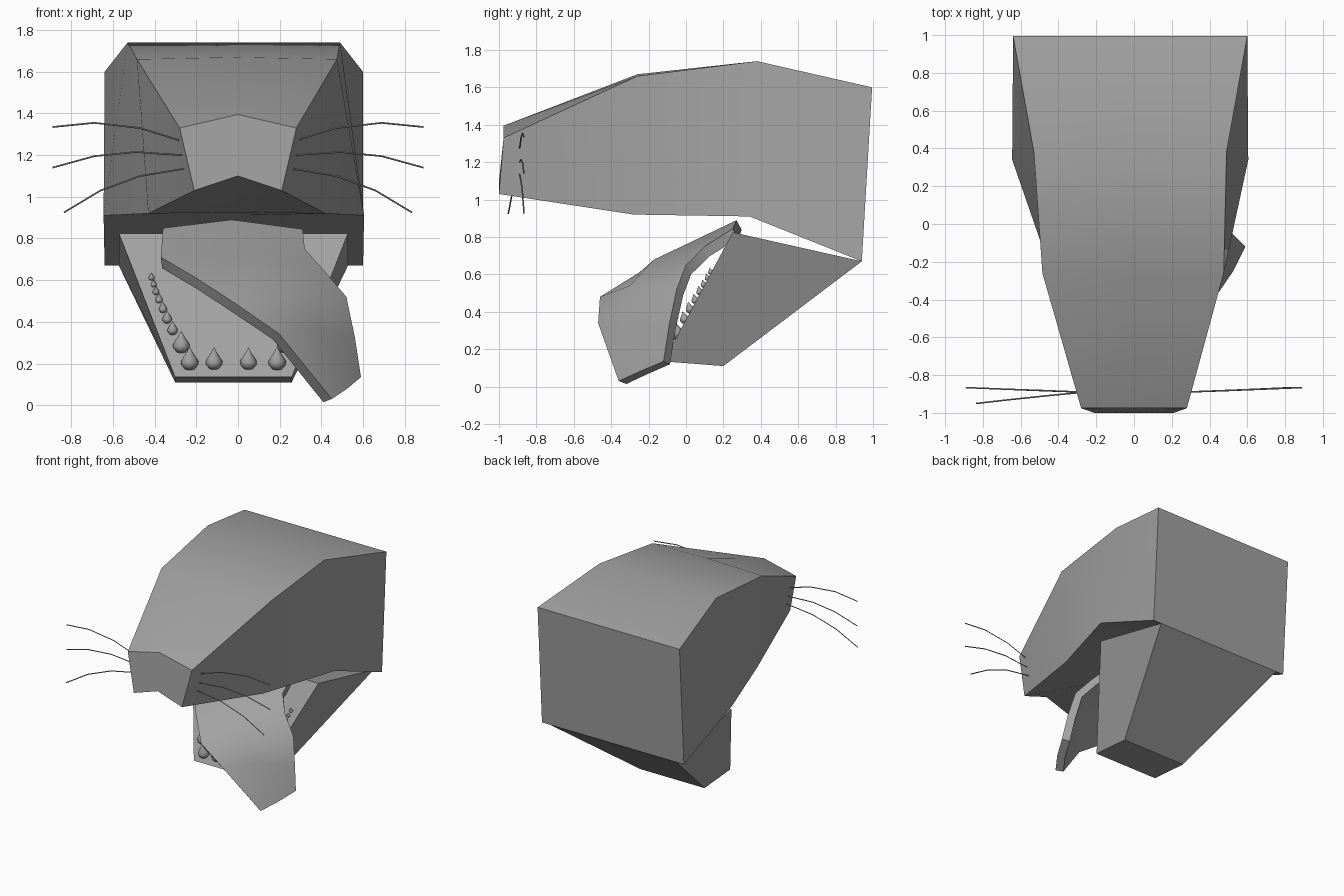
import bpy, bmesh, math
from mathutils import Vector, Matrix

if "Cube" in bpy.data.objects:
    bpy.data.objects.remove(bpy.data.objects["Cube"])

grey = bpy.data.materials.new("mid grey")
grey.diffuse_color = (0.36, 0.36, 0.36, 1)
grey.use_nodes = True
grey.node_tree.nodes["Principled BSDF"].inputs["Base Color"].default_value = grey.diffuse_color


def finish(bm, name, angle=30):
    bmesh.ops.recalc_face_normals(bm, faces=bm.faces)
    me = bpy.data.meshes.new(name)
    bm.to_mesh(me)
    bm.free()
    me.materials.append(grey)
    ob = bpy.data.objects.new(name, me)
    bpy.context.collection.objects.link(ob)
    bpy.ops.object.select_all(action='DESELECT')
    ob.select_set(True)
    bpy.context.view_layer.objects.active = ob
    bpy.ops.object.shade_smooth_by_angle(angle=math.radians(angle))
    return ob


def loft(name, rings, angle=30):
    """Closed skin through rings of equal point count, capped at both ends."""
    bm = bmesh.new()
    loops = [[bm.verts.new(p) for p in r] for r in rings]
    n = len(loops[0])
    for a, b in zip(loops, loops[1:]):
        for i in range(n):
            j = (i + 1) % n
            bm.faces.new((a[i], a[j], b[j], b[i]))
    bm.faces.new(loops[0])
    bm.faces.new(loops[-1])
    return finish(bm, name, angle)


# Upper head: (centre x, top y, top half width, top z, top centre z,
#              bottom y, bottom half width, bottom z, bottom centre z)
sections = [
    (0.0, -0.975, 0.28, 1.33, 1.395, -1.0, 0.21, 1.03, 1.10),
    (-0.005, -0.26, 0.48, 1.66, 1.67, -0.28, 0.425, 0.92, 0.925),
    (-0.02, 0.38, 0.51, 1.74, 1.74, 0.34, 0.625, 0.91, 0.91),
    (-0.02, 0.995, 0.62, 1.60, 1.60, 0.94, 0.62, 0.67, 0.67),
]
rings = []
for cx, ty, tw, tz, tc, by, bw, bz, bc in sections:
    rings.append([(cx - bw, by, bz), (cx - tw, ty, tz), (cx, ty, tc),
                  (cx + tw, ty, tz), (cx + bw, by, bz), (cx, by, bc)])
loft("upper_head", rings)

# Lower jaw: tapering box hinged at the back
jaw_x = -0.022


def jaw_ring(half, pts):
    (y0, z0), (y1, z1) = pts
    return [(jaw_x - half, y0, z0), (jaw_x + half, y0, z0),
            (jaw_x + half, y1, z1), (jaw_x - half, y1, z1)]


loft("lower_jaw", [jaw_ring(0.55, ((0.25, 0.825), (0.94, 0.67))),
                   jaw_ring(0.28, ((-0.12, 0.135), (0.2, 0.11)))])

# Tongue: rows of left, centre and right points, thickened
rows = [
    [(-0.36, 0.24, 0.85), (-0.03, 0.27, 0.89), (0.31, 0.25, 0.845)],
    [(-0.37, 0.0, 0.71), (-0.03, 0.02, 0.77), (0.32, 0.10, 0.75)],
    [(-0.20, -0.25, 0.61), (0.08, -0.17, 0.68), (0.41, 0.0, 0.65)],
    [(0.0, -0.46, 0.48), (0.27, -0.30, 0.54), (0.52, -0.05, 0.52)],
    [(0.20, -0.47, 0.34), (0.38, -0.30, 0.37), (0.56, -0.09, 0.33)],
    [(0.45, -0.36, 0.03), (0.525, -0.25, 0.08), (0.59, -0.12, 0.135)],
]
bm = bmesh.new()
grid = [[bm.verts.new(p) for p in r] for r in rows]
for a, b in zip(grid, grid[1:]):
    for i in range(2):
        bm.faces.new((a[i], b[i], b[i + 1], a[i + 1]))
bm.normal_update()
offset = {v: v.co - v.normal * 0.06 for r in grid for v in r}
under = {v: bm.verts.new(co) for v, co in offset.items()}
top_faces = list(bm.faces)
rim = [e for e in bm.edges if e.is_boundary]
for f in top_faces:
    bm.faces.new([under[v] for v in reversed(f.verts)])
for e in rim:
    p, q = e.verts
    bm.faces.new((p, q, under[q], under[p]))
finish(bm, "tongue", 35)


# Teeth: teardrops standing on the sloping jaw rim
def tooth(name, x, z, r):
    y = -0.12 + 0.37 * (z - 0.13) / 0.69 - r * 0.5
    profile = [(0.6, -0.85), (0.95, -0.4), (1.0, 0.0), (0.75, 0.5), (0.35, 1.1)]
    seg = 12
    bm = bmesh.new()
    loops = [[bm.verts.new((pr * math.cos(2 * math.pi * k / seg),
                            pr * math.sin(2 * math.pi * k / seg), pz))
              for k in range(seg)] for pr, pz in profile]
    for a, b in zip(loops, loops[1:]):
        for k in range(seg):
            j = (k + 1) % seg
            bm.faces.new((a[k], a[j], b[j], b[k]))
    for loop, pz in ((loops[0], -1.05), (loops[-1], 1.75)):
        tip = bm.verts.new((0, 0, pz))
        for k in range(seg):
            bm.faces.new((loop[k], loop[(k + 1) % seg], tip))
    bmesh.ops.transform(bm, verts=bm.verts, matrix=Matrix.Translation((x, y, z))
                        @ Matrix.Rotation(0.25, 4, 'X') @ Matrix.Scale(r, 4))
    finish(bm, name, 60)


for i, x in enumerate((-0.115, 0.05)):
    tooth(f"front_tooth_{i}", x, 0.21, 0.04)
side_teeth = [(0.21, 0.21, 0.042), (0.25, 0.29, 0.04), (0.292, 0.362, 0.025),
              (0.318, 0.415, 0.023), (0.338, 0.463, 0.02), (0.357, 0.507, 0.018),
              (0.372, 0.545, 0.016), (0.382, 0.58, 0.014), (0.393, 0.613, 0.014)]
for side, label in ((-1, "left"), (1, "right")):
    for i, (dx, z, r) in enumerate(side_teeth):
        tooth(f"{label}_tooth_{i}", jaw_x + side * dx, z, r)

# Whiskers: thin drooping curves, three on each cheek
whiskers = [
    [(0.27, 1.268), (0.47, 1.33), (0.69, 1.355), (0.89, 1.335)],
    [(0.27, 1.20), (0.49, 1.215), (0.69, 1.195), (0.89, 1.14)],
    [(0.26, 1.135), (0.47, 1.10), (0.66, 1.03), (0.835, 0.925)],
]
for side, label in ((-1, "left"), (1, "right")):
    for i, path in enumerate(whiskers):
        cu = bpy.data.curves.new(f"{label}_whisker_{i}", 'CURVE')
        cu.dimensions = '3D'
        cu.bevel_depth = 0.004
        cu.bevel_resolution = 0
        sp = cu.splines.new('POLY')
        sp.points.add(len(path) - 1)
        for k, (x, z) in enumerate(path):
            drift = -0.02 if (i == 2 and side < 0) else 0.008
            sp.points[k].co = (side * x, -0.89 + drift * k, z, 1)
        cu.materials.append(grey)
        bpy.context.collection.objects.link(
            bpy.data.objects.new(f"{label}_whisker_{i}", cu))
